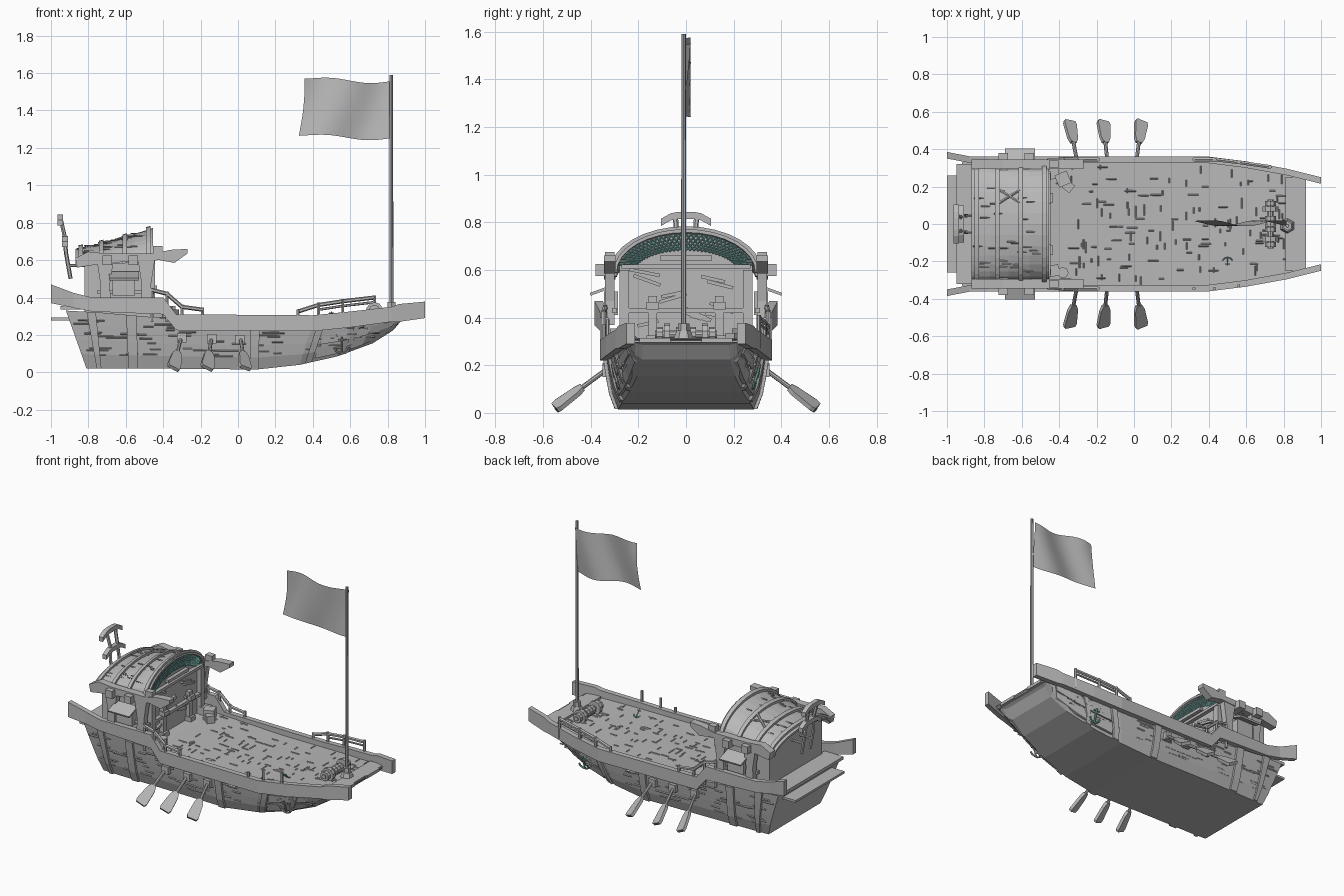
import bpy, bmesh, math, random
from mathutils import Vector, Matrix

if "Cube" in bpy.data.objects:
    bpy.data.objects.remove(bpy.data.objects["Cube"])
rng = random.Random(4)


def material(name, rgb):
    m = bpy.data.materials.new(name)
    m.use_nodes = True
    m.diffuse_color = (*rgb, 1)
    m.node_tree.nodes["Principled BSDF"].inputs["Base Color"].default_value = (*rgb, 1)
    return m


GREY = material("weathered grey", (0.48, 0.48, 0.48))
TEAL = material("sea teal", (0.22, 0.52, 0.48))


def finish(name, bm, mat=GREY, mirror=False, smooth=False):
    bmesh.ops.recalc_face_normals(bm, faces=bm.faces)
    me = bpy.data.meshes.new(name)
    bm.to_mesh(me)
    bm.free()
    me.materials.append(mat)
    for p in me.polygons:
        p.use_smooth = smooth
    ob = bpy.data.objects.new(name, me)
    bpy.context.scene.collection.objects.link(ob)
    if mirror:
        mod = ob.modifiers.new("Mirror", 'MIRROR')
        mod.use_axis = (False, True, False)
    return ob


def add_box(bm, c, s, rot=None):
    m = Matrix.Translation(c) @ (rot.to_4x4() if rot else Matrix()) @ Matrix.Diagonal((*s, 1))
    bmesh.ops.create_cube(bm, size=1, matrix=m)


def add_rod(bm, p, q, r, r2=None, sides=8):
    p, q = Vector(p), Vector(q)
    d = q - p
    m = Matrix.Translation((p + q) / 2) @ d.to_track_quat('Z', 'Y').to_matrix().to_4x4()
    bmesh.ops.create_cone(bm, cap_ends=True, segments=sides, radius1=r,
                          radius2=r if r2 is None else r2, depth=d.length, matrix=m)


def add_path(bm, pts, r):
    for a, b in zip(pts, pts[1:]):
        add_rod(bm, a, b, r, sides=6)


def add_loft(bm, rings):
    vs = [[bm.verts.new(p) for p in ring] for ring in rings]
    n = len(vs[0])
    for a, b in zip(vs, vs[1:]):
        for i in range(n):
            j = (i + 1) % n
            bm.faces.new((a[i], a[j], b[j], b[i]))
    bm.faces.new(vs[0])
    bm.faces.new(vs[-1])


def boxes(name, items, **kw):
    bm = bmesh.new()
    for c, s in items:
        add_box(bm, c, s)
    return finish(name, bm, **kw)


# Hull stations: bottom x, top x, bottom z, bottom y, top z, top y
STATIONS = [(-.81, -.92, .02, .275, .33, .33), (-.72, -.74, .02, .28, .32, .34), (-.4, -.4, .02, .285, .29, .34),
            (.1, .1, .015, .285, .27, .34), (.33, .4, .04, .27, .27, .33), (.53, .62, .085, .24, .285, .305),
            (.72, .8, .155, .205, .3, .275), (.83, .88, .225, .185, .305, .255), (.875, .92, .285, .18, .31, .25)]


def hull(x, t, out=0):
    for a, b in zip(STATIONS, STATIONS[1:]):
        if x <= b[1]:
            break
    f = (x - a[1]) / (b[1] - a[1])
    xb, xt, zb, yb, zt, yt = (p + (q - p) * f for p, q in zip(a, b))
    return Vector((xb + (xt - xb) * t, yb + (yt - yb) * t ** .6 + out, zb + (zt - zb) * t))


bm = bmesh.new()
rings = []
for s in STATIONS:
    side = [hull(s[1], t / 4) for t in range(4, -1, -1)]
    rings.append(side + [Vector((p.x, -p.y, p.z)) for p in reversed(side)])
add_loft(bm, rings)
finish("hull_and_deck", bm)

# Straps wrapped over the hull sides, and sweeping bow strakes
bm = bmesh.new()
for x, w in ((-.785, .05), (-.57, .055), (.09, .05), (.45, .04), (.66, .03)):
    add_loft(bm, [[hull(x - w / 2, t / 4, -.01), hull(x - w / 2, t / 4, .014),
                   hull(x + w / 2, t / 4, .014), hull(x + w / 2, t / 4, -.01)] for t in range(5)])
finish("hull_straps", bm, mirror=True)
bm = bmesh.new()
for t in (.08, .42):
    add_loft(bm, [[hull(x, t, -.01), hull(x, t, .01), hull(x, t + .25, .006), hull(x, t + .25, -.01)]
                  for x in (.48, .62, .74, .86)])
finish("bow_strakes", bm, mirror=True)

# Plank seams on the hull and the deck, as thin diamond-section slivers
DIAMOND = Matrix.Rotation(math.pi / 4, 3, 'X')
TURN = Matrix.Rotation(math.pi / 2, 3, 'Z')
bm = bmesh.new()
for i in range(70):
    p = hull(rng.uniform(-.85, .75), rng.uniform(.2, .9))
    add_box(bm, p, (rng.uniform(.04, .14), .007, .007), DIAMOND)
finish("hull_plank_seams", bm, mirror=True)
bm = bmesh.new()
for i in range(140):
    x = rng.uniform(-.4, .85)
    p = hull(x, 1)
    size = (rng.uniform(.02, .06), .006, .006)
    add_box(bm, (x, rng.uniform(-.9, .9) * p.y, p.z), size,
            TURN @ DIAMOND if rng.random() < .6 else DIAMOND)
finish("deck_plank_seams", bm)

# Stepped gunwale bands: x, outer y, low z, high z
bm = bmesh.new()
RAIL = [(-1, .385, .37, .47), (-.88, .362, .345, .425), (-.78, .36, .325, .4), (-.4, .36, .31, .4),
        (-.33, .36, .225, .31), (.4, .36, .22, .305), (.6, .335, .24, .325), (.82, .295, .27, .35),
        (.86, .285, .27, .365), (1, .25, .29, .378)]
add_loft(bm, [[(x, y, a), (x, y, b), (x, y - .035, b), (x, y - .035, a)] for x, y, a, b in RAIL])
finish("gunwale", bm, mirror=True)

# Bow plate and stern ledge
boxes("bow_plate", [((.86, 0, .305), (.1, .5, .02)), ((.9, .13, .305), (.04, .13, .02)),
                    ((.9, -.13, .305), (.04, .13, .02))])
boxes("stern_ledge", [((-.95, 0, .285), (.1, .52, .015)), ((-.88, 0, .345), (.14, .64, .02))])


# Cabin with an arched roof that rises towards the bow
def roof_point(x, a, grow=0):
    f = (x + .87) / .41
    h = .09 + .06 * f + .03 * f * f
    return Vector((x, (.305 + grow) * math.cos(a), .57 + .02 * f + (h + grow) * math.sin(a)))


ARC = [math.pi * i / 16 for i in range(17)]


def arch_shell(bm, xs, inner, outer):
    add_loft(bm, [[roof_point(x, a, outer) for a in ARC]
                  + [roof_point(x, a, inner) for a in reversed(ARC)] for x in xs])


bm = bmesh.new()
arch_shell(bm, [-.87, -.77, -.67, -.56, -.455], -.014, 0)
finish("cabin_roof", bm)
bm = bmesh.new()
for x in (-.84, -.73, -.605, -.48):
    arch_shell(bm, [x - .012, x + .012], -.004, .016)
add_path(bm, [roof_point(-.72, 1.2, .01), roof_point(-.61, .95, .01)], .008)
add_path(bm, [roof_point(-.61, 1.2, .01), roof_point(-.72, .95, .01)], .008)
for i in range(30):
    add_box(bm, roof_point(rng.uniform(-.83, -.5), rng.uniform(.5, 2.6)), (.07, .005, .006), DIAMOND)
finish("roof_ribs", bm)

bm = bmesh.new()
add_loft(bm, [[(x, -.28, .28)] + [(x, max(-.28, min(.28, p.y)), p.z) for p in
              (roof_point(x, a, -.01) for a in reversed(ARC))] + [(x, .28, .28)]
              for x in (-.82, -.65, -.475)])
finish("cabin_walls", bm)

# Diagonal lattice band in the front arch
bm = bmesh.new()
for i in range(34):
    a = .32 + (math.pi - .64) * i / 33
    for lean in (-.12, .12):
        add_rod(bm, roof_point(-.468, a - lean, -.085), roof_point(-.468, a + lean, -.014), .0035, sides=4)
finish("arch_lattice", bm, TEAL)

# Front wall timber: posts, beams and loose boards
boxes("front_timbers", [((-.462, .14, .39), (.03, .035, .2)), ((-.46, .26, .44), (.03, .04, .32)),
                        ((-.455, .14, .45), (.045, .05, .03)), ((-.455, .14, .31), (.045, .05, .03))], mirror=True)
boxes("front_beams", [((-.46, 0, .615), (.025, .54, .018)), ((-.46, 0, .43), (.025, .5, .02)),
                      ((-.455, 0, .65), (.025, .22, .02))])
bm = bmesh.new()
for i in range(12):
    add_box(bm, (-.465, rng.uniform(-.18, .18), rng.uniform(.36, .6)),
            (.015, rng.uniform(.05, .14), .014), Matrix.Rotation(rng.uniform(-.5, .5), 3, 'X'))
finish("loose_boards", bm)

# Side frames with upturned beam ends
bm = bmesh.new()
TOP = [(-.87, .61), (-.8, .645), (-.7, .635), (-.45, .635), (-.36, .655), (-.27, .66)]
LOW = [(-.27, .635), (-.34, .585), (-.42, .6), (-.7, .585), (-.86, .56)]
add_loft(bm, [[(x, y, z) for x, z in TOP + LOW] for y in (.295, .345)])
for x in (-.71, -.49):
    add_loft(bm, [[(x + sx * w, .32 + sy * .02, z) for sx, sy in ((-1, -1), (1, -1), (1, 1), (-1, 1))]
                  for z, w in ((.37, .03), (.47, .025), (.6, .045))])
for x in (-.7, -.56):
    add_box(bm, (x, .335, .6), (.05, .09, .05))
add_box(bm, (-.43, .32, .655), (.05, .04, .04))
add_box(bm, (-.6, .3, .43), (.3, .02, .02))
finish("cabin_side_frames", bm, mirror=True)
bm = bmesh.new()
add_box(bm, (-.61, .355, .515), (.16, .1, .012), Matrix.Rotation(-.35, 3, 'X'))
add_box(bm, (-.61, .315, .46), (.12, .06, .1))
finish("side_awnings", bm, mirror=True)

# Curved stern crest on slanted stalks
bm = bmesh.new()
for x, z, w in ((-.95, .83, .105), (-.925, .715, .1)):
    add_loft(bm, [[(x + dx, w * k, z + dz - .03 * abs(k) ** 3) for dx, dz in
                   ((-.015, -.015), (.015, -.015), (.015, .015), (-.015, .015))]
                  for k in (-1, -.6, -.3, .3, .6, 1)])
for y in (-.045, .045):
    add_path(bm, [(-.895, y, .5), (-.92, y, .64), (-.925, y * .8, .72), (-.95, y, .83)], .011)
    add_rod(bm, (-.905, y, .57), (-.81, y, .57), .008, sides=6)
finish("stern_crest", bm)

# Bent handrails aft, one fore rail, and bare posts opposite it
FORE = [(.32, .345, .325), (.43, .345, .36), (.56, .33, .38), (.73, .305, .4)]
AFT = [(-.46, .34, .44), (-.38, .345, .42), (-.3, .345, .35), (-.19, .345, .335)]


def add_posts(bm, path, side=1):
    for x, y, z in path:
        add_rod(bm, (x, y * side, .27), (x, y * side, z + .012), .009, sides=6)


bm = bmesh.new()
add_path(bm, AFT, .011)
add_posts(bm, AFT)
finish("aft_handrails", bm, mirror=True)
bm = bmesh.new()
add_path(bm, FORE, .011)
add_path(bm, [(x, y, z - .025) for x, y, z in FORE[1:]], .007)
add_posts(bm, FORE)
add_posts(bm, FORE[:3], -1)
finish("fore_handrail", bm)

# Oars with rolled blades: inner x and blade x
bm = bmesh.new()
for x0, x1 in ((-.3, -.345), (-.14, -.165), (.01, .04)):
    a, b = Vector((x0, .31, .2)), Vector((x1, .55, .022))
    add_rod(bm, a, a.lerp(b, .65), .01)
    d = (b - a).normalized()
    side = (Vector((1, 0, 0)) - d * d.x).normalized()
    roll = Matrix.Rotation(.5, 3, d)
    side, up = roll @ side, roll @ d.cross(side) * .01
    add_loft(bm, [[a.lerp(b, f) + side * w * i + up * j for i, j in ((-1, -1), (1, -1), (1, 1), (-1, 1))]
                  for f, w in ((.52, .016), (.62, .028), (.94, .037), (1, .03))])
    add_box(bm, hull(x0, .62, .01), (.05, .03, .05))
finish("oars", bm, mirror=True)

# Flagpole and waving flag
bm = bmesh.new()
add_rod(bm, (.82, -.01, .3), (.82, -.01, 1.59), .011, .009)
add_rod(bm, (.82, -.01, .31), (.82, -.01, .345), .042, .03, sides=6)
add_rod(bm, (.82, -.01, .345), (.82, -.01, .375), .024, sides=6)
finish("flagpole", bm)
bm = bmesh.new()
rows = []
for i in range(17):
    u = i / 16
    row = []
    for j in range(7):
        v = j / 6
        row.append(bm.verts.new((.815 - (.49 - .03 * v) * u + .01 * math.sin(v * 3) * u,
                                 .004 + .016 * math.sin(u * 8 + v * 2 - 1),
                                 1.25 + .305 * v + .01 * math.sin(u * 7 + 3) + .02 * u * u)))
    rows.append(row)
for a, b in zip(rows, rows[1:]):
    for j in range(6):
        bm.faces.new((a[j], a[j + 1], b[j + 1], b[j]))
finish("flag", bm, smooth=True)

# Windlass on the foredeck
bm = bmesh.new()
add_rod(bm, (.73, -.13, .33), (.73, .13, .33), .015)
for y, r in ((-.11, .03), (-.08, .045), (-.03, .03), (0, .03), (.03, .03), (.08, .045), (.11, .03)):
    add_rod(bm, (.73, y - .013, .33), (.73, y + .013, .33), r, sides=10)
finish("windlass", bm)

# Crates and barrel by the cabin
bm = bmesh.new()
for x, y, s, r in ((-.38, .24, .07, .4), (-.35, .2, .05, .9), (-.43, .27, .06, .1), (-.43, -.25, .06, .2)):
    add_box(bm, (x, y, .285 + s / 2), (s, s, s), Matrix.Rotation(r, 3, 'Z'))
add_rod(bm, (-.38, -.26, .28), (-.38, -.26, .35), .03)
finish("crates", bm)


# Anchors: one hung at each bow side, a small one standing on deck
def anchor(name, origin, rot, scale=1, mat=TEAL):
    bm = bmesh.new()
    add_rod(bm, (0, 0, -.045), (0, 0, .045), .006, sides=6)
    add_rod(bm, (-.022, 0, .03), (.022, 0, .03), .005, sides=6)
    add_path(bm, [(.04 * math.sin(a), 0, -.01 - .036 * math.cos(a))
                  for a in (-1.4, -.9, -.4, 0, .4, .9, 1.4)], .006)
    bmesh.ops.transform(bm, verts=bm.verts, matrix=Matrix.Translation(origin) @ rot.to_4x4()
                        @ Matrix.Scale(scale, 4))
    finish(name, bm, mat)


SPOT = hull(.62, .3, .022)
anchor("hanging_anchor", SPOT, Matrix.Rotation(-.3, 3, 'X'))
anchor("far_anchor", SPOT * Vector((1, -1, 1)), Matrix.Rotation(.3, 3, 'X'), mat=GREY)
anchor("deck_anchor", (.5, -.2, .305), Matrix.Rotation(.8, 3, 'X'), .6)
